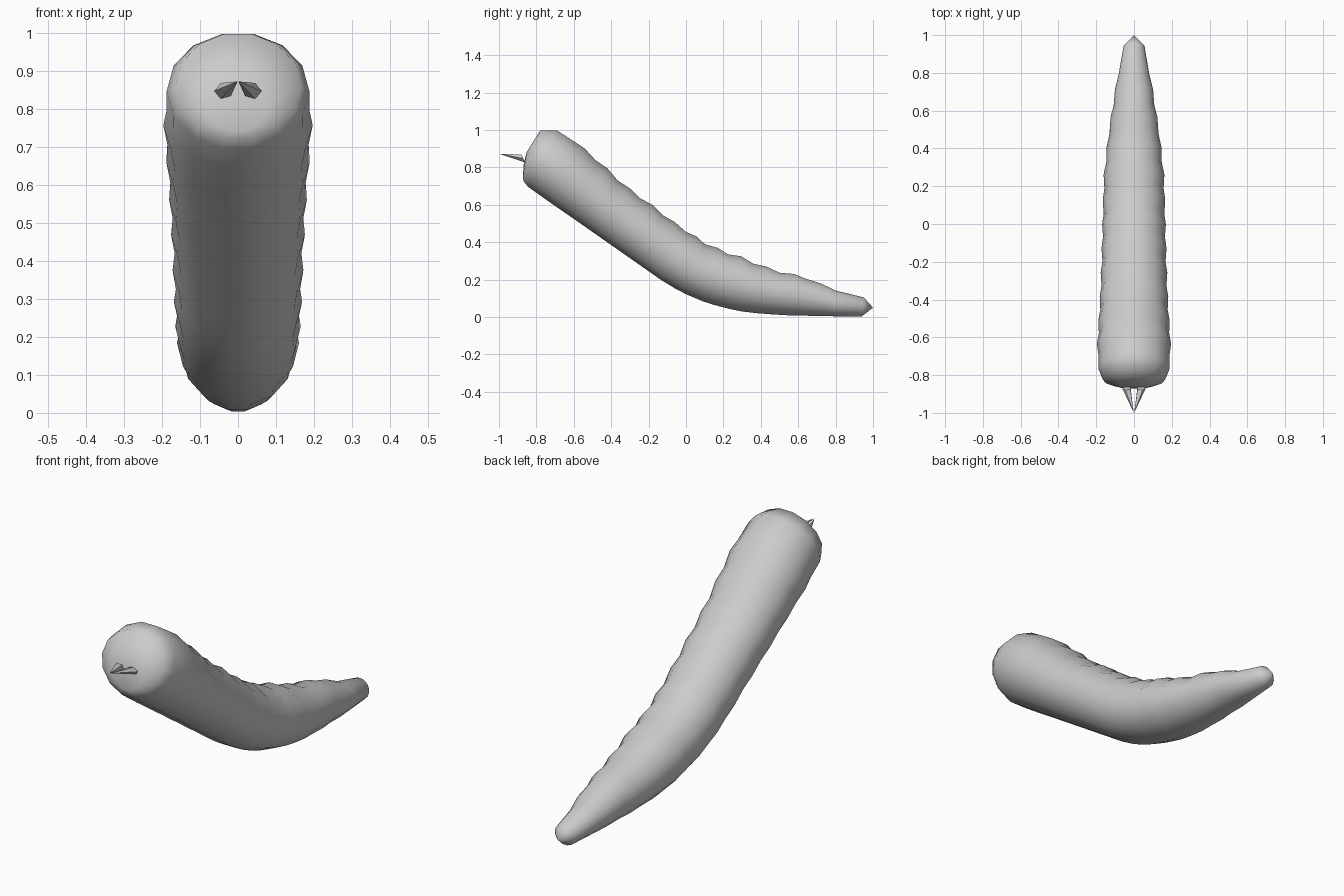
import bpy, bmesh, math
from mathutils import Vector

if "Cube" in bpy.data.objects:
    bpy.data.objects.remove(bpy.data.objects["Cube"])

SIDES = 14


def interp(table, x):
    for (x0, v0), (x1, v1) in zip(table, table[1:]):
        if x <= x1:
            return v0 + (v1 - v0) * max(0, (x - x0) / (x1 - x0))
    return table[-1][1]


def finish(bm, name, angle):
    bmesh.ops.recalc_face_normals(bm, faces=bm.faces)
    me = bpy.data.meshes.new(name)
    bm.to_mesh(me)
    bm.free()
    ob = bpy.data.objects.new(name, me)
    bpy.context.collection.objects.link(ob)
    bpy.ops.object.select_all(action='DESELECT')
    ob.select_set(True)
    bpy.context.view_layer.objects.active = ob
    bpy.ops.object.shade_smooth_by_angle(angle=math.radians(angle))
    return ob


# Ridged back outline (y, z), smooth belly outline and half widths
back = [(-0.60, 0.94), (-0.54, 0.90), (-0.485, 0.84), (-0.42, 0.795), (-0.365, 0.73),
        (-0.30, 0.688), (-0.245, 0.635), (-0.18, 0.60), (-0.125, 0.545), (-0.06, 0.508),
        (0.0, 0.455), (0.055, 0.432), (0.10, 0.39), (0.17, 0.37), (0.225, 0.335),
        (0.295, 0.325), (0.36, 0.285), (0.43, 0.27), (0.50, 0.237), (0.58, 0.23),
        (0.64, 0.205), (0.72, 0.18), (0.80, 0.142)]
belly_y = [(-0.69, -0.85), (-0.54, -0.73), (-0.3, -0.47), (0.0, -0.13), (0.17, 0.09),
           (0.36, 0.30), (0.58, 0.55), (0.80, 0.79)]
belly_z = [(-0.85, 0.70), (-0.73, 0.615), (-0.6, 0.525), (-0.4, 0.385), (-0.3, 0.315),
           (-0.2, 0.245), (-0.1, 0.175), (0.0, 0.122), (0.1, 0.08), (0.2, 0.05),
           (0.3, 0.03), (0.4, 0.018), (0.55, 0.009), (0.8, 0.004)]
width = [(-0.75, 0.19), (-0.64, 0.193), (-0.4, 0.178), (-0.2, 0.17), (0.0, 0.165),
         (0.25, 0.158), (0.45, 0.137), (0.6, 0.115), (0.8, 0.083)]

# Rings: top point, bottom point, half width
rings = [((-0.853, 0.88), (-0.872, 0.745), 0.08),
         ((-0.78, 0.998), (-0.868, 0.725), 0.165),
         ((-0.69, 0.998), (-0.845, 0.697), 0.188)]
for i, (y, z) in enumerate(back):
    by = interp(belly_y, y)
    w = interp(width, (y + by) / 2) + (0.004 if i % 2 else -0.003)
    rings.append(((y, z), (by, interp(belly_z, by)), w))
rings.append(((0.95, 0.105), (0.94, 0.004), 0.055))

# Body
bm = bmesh.new()
loops = []
for top, bottom, w in rings:
    t, b = Vector((0, *top)), Vector((0, *bottom))
    c, up = (t + b) / 2, (t - b) / 2 / math.cos(math.pi / SIDES)
    loop = []
    for k in range(SIDES):
        a = 2 * math.pi * (k + 0.5) / SIDES
        loop.append(bm.verts.new(c + up * math.cos(a) + Vector((w * math.sin(a), 0, 0))))
    loops.append(loop)
for a, b in zip(loops, loops[1:]):
    for k in range(SIDES):
        n = (k + 1) % SIDES
        bm.faces.new((a[k], a[n], b[n], b[k]))
for loop, tip in ((loops[0], (0, -0.868, 0.815)), (loops[-1], (0, 1.0, 0.05))):
    v = bm.verts.new(tip)
    for k in range(SIDES):
        bm.faces.new((loop[k], loop[(k + 1) % SIDES], v))
finish(bm, "body", 80)

# Mouth pincers: five-sided spikes meeting at the front
for side, name in ((1, "pincer_left"), (-1, "pincer_right")):
    bm = bmesh.new()
    tip = bm.verts.new((0.001 * side, -1.0, 0.873))
    base = []
    for k in range(5):
        a = 2 * math.pi * k / 5
        base.append(bm.verts.new((side * (0.038 + 0.024 * math.cos(a)),
                                  -0.87 - 0.01 * math.sin(a),
                                  0.848 + 0.022 * math.sin(a))))
    for k in range(5):
        bm.faces.new((base[k], base[(k + 1) % 5], tip))
    bm.faces.new(base)
    finish(bm, name, 40)
